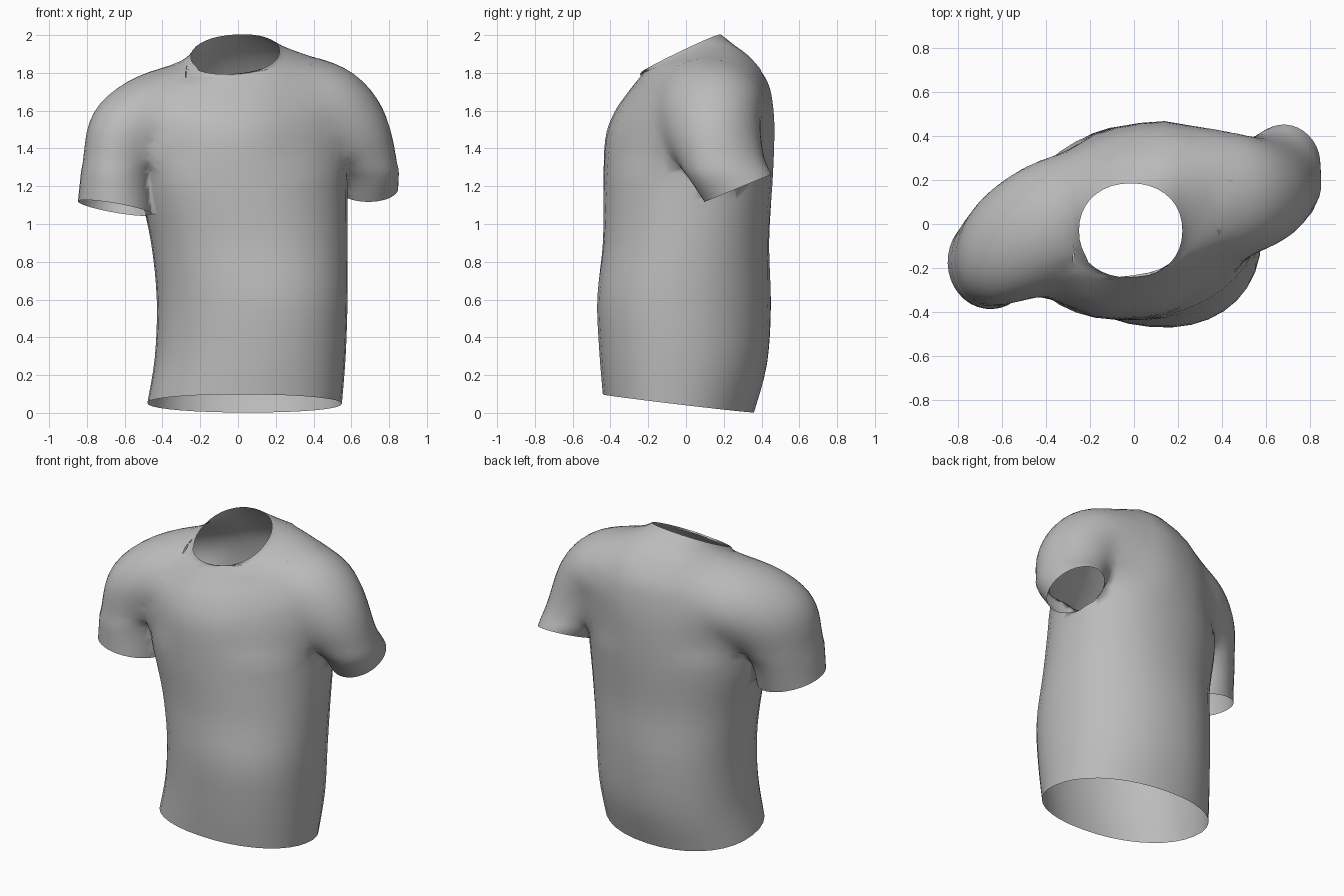
import bpy, bmesh, math
from mathutils import Vector

if "Cube" in bpy.data.objects:
    bpy.data.objects.remove(bpy.data.objects["Cube"])

SIDES = 36

cloth = bpy.data.materials.new("grey cloth")
cloth.use_nodes = True
GREY = (0.5, 0.5, 0.5, 1)
cloth.diffuse_color = GREY
cloth.node_tree.nodes["Principled BSDF"].inputs["Base Color"].default_value = GREY


def smooth_keys(keys, steps):
    """Catmull-Rom interpolation between rows of numbers."""
    out = []
    for i in range(len(keys) - 1):
        p0, p1, p2 = keys[max(i - 1, 0)], keys[i], keys[i + 1]
        p3 = keys[min(i + 2, len(keys) - 1)]
        for s in range(steps):
            t = s / steps
            out.append([0.5 * (2 * b + (c - a) * t + (2 * a - 5 * b + 4 * c - d) * t * t
                               + (3 * b - a - 3 * c + d) * t ** 3)
                        for a, b, c, d in zip(p0, p1, p2, p3)])
    return out + [list(keys[-1])]


def loft(name, rings):
    """Closed tube through rings; the end caps get material slot 1."""
    bm = bmesh.new()
    loops = [[bm.verts.new(p) for p in ring] for ring in rings]
    for a, b in zip(loops, loops[1:]):
        for i in range(SIDES):
            j = (i + 1) % SIDES
            bm.faces.new((a[i], a[j], b[j], b[i]))
    for end in (loops[0], loops[-1]):
        bm.faces.new(end).material_index = 1
    bmesh.ops.recalc_face_normals(bm, faces=bm.faces)
    mesh = bpy.data.meshes.new(name)
    bm.to_mesh(mesh)
    bm.free()
    mesh.materials.append(cloth)
    mesh.materials.append(cloth)
    ob = bpy.data.objects.new(name, mesh)
    bpy.context.collection.objects.link(ob)
    return ob


ANGLES = [2 * math.pi * i / SIDES for i in range(SIDES)]


def torso_ring(z, cx, cy, rx, ry, shear, tilt_y, tilt_x):
    ring = []
    for a in ANGLES:
        c, s = (math.copysign(abs(f(a)) ** 0.93, f(a)) for f in (math.cos, math.sin))
        x, y = rx * c, ry * s + shear * c
        ring.append((cx + x, cy + y, z + tilt_y * y + tilt_x * x))
    return ring


def sleeve_ring(row):
    centre, out, back = Vector(row[:3]), Vector(row[3:6]), Vector(row[6:])
    return [centre + out * math.cos(a) + back * math.sin(a) for a in ANGLES]


# Torso from hem to neckline: height, centre, half sizes, twist, tilts
torso_keys = [
    (0.05, 0.035, -0.04, 0.515, 0.40, -0.03, -0.12, -0.01),
    (0.30, 0.065, -0.015, 0.505, 0.443, -0.04, -0.08, 0),
    (0.60, 0.075, -0.01, 0.505, 0.458, -0.04, -0.03, 0),
    (0.90, 0.06, 0, 0.52, 0.44, 0, 0, 0),
    (1.20, 0.03, 0.01, 0.55, 0.445, 0.04, 0, 0),
    (1.45, 0.03, 0.02, 0.56, 0.44, 0.07, 0, 0.02),
    (1.60, 0.03, 0.04, 0.55, 0.41, 0.09, 0.02, 0.05),
    (1.72, 0.03, 0.06, 0.51, 0.36, 0.09, 0.06, 0.08),
    (1.82, 0.01, 0.05, 0.42, 0.29, 0.06, 0.13, 0.11),
    (1.865, -0.01, 0.01, 0.31, 0.245, 0.03, 0.3, 0.1),
    (1.90, -0.015, -0.03, 0.235, 0.215, 0, 0.48, 0.06),
]
shirt = loft("shirt", [torso_ring(*k) for k in smooth_keys(torso_keys, 4)])

# Sleeves from inside the shoulder to the cuff: centre, outward axis, backward axis
left_keys = [
    (0.25, 0.10, 1.71, 0.03, 0, 0.18, -0.05, 0.24, 0),
    (0.45, 0.14, 1.63, 0.12, 0.02, 0.22, -0.05, 0.29, 0),
    (0.57, 0.15, 1.49, 0.20, 0.04, 0.15, -0.08, 0.25, 0.05),
    (0.65, 0.21, 1.32, 0.18, 0.03, 0.05, -0.08, 0.20, 0.06),
    (0.685, 0.275, 1.19, 0.155, 0.05, 0.02, -0.05, 0.17, 0.07),
]
right_keys = [
    (-0.22, 0.04, 1.69, -0.03, 0, 0.17, 0.05, 0.26, 0),
    (-0.42, -0.01, 1.58, -0.12, -0.02, 0.22, 0.03, 0.33, 0),
    (-0.57, -0.08, 1.46, -0.22, -0.03, 0.14, 0.02, 0.30, -0.02),
    (-0.635, -0.14, 1.28, -0.19, 0, 0.04, 0.02, 0.245, -0.03),
    (-0.65, -0.17, 1.085, -0.195, 0.03, 0.03, 0.03, 0.215, -0.03),
]
sleeves = [loft(name, [sleeve_ring(k) for k in smooth_keys(keys, 5)])
           for name, keys in (("left_sleeve", left_keys), ("right_sleeve", right_keys))]

# Join the sleeves to the torso
for sleeve in sleeves:
    mod = shirt.modifiers.new("join", "BOOLEAN")
    mod.operation = "UNION"
    mod.solver = "EXACT"
    mod.object = sleeve
joined = bpy.data.meshes.new_from_object(
    shirt.evaluated_get(bpy.context.evaluated_depsgraph_get()))
shirt.modifiers.clear()
shirt.data = joined
for sleeve in sleeves:
    bpy.data.objects.remove(sleeve)

# Open the hem, neck and cuffs, then soften the shoulder seams
bm = bmesh.new()
bm.from_mesh(joined)
bmesh.ops.delete(bm, geom=[f for f in bm.faces if f.material_index == 1], context="FACES")
bmesh.ops.remove_doubles(bm, verts=bm.verts, dist=0.012)
seam = [v for v in bm.verts if not v.is_boundary and abs(v.co.x) > 0.2 and v.co.z > 1.3]
for _ in range(12):
    bmesh.ops.smooth_vert(bm, verts=seam, factor=0.5,
                          use_axis_x=True, use_axis_y=True, use_axis_z=True)
for f in bm.faces:
    f.smooth = True
bm.to_mesh(joined)
bm.free()
joined.materials.clear()
joined.materials.append(cloth)
